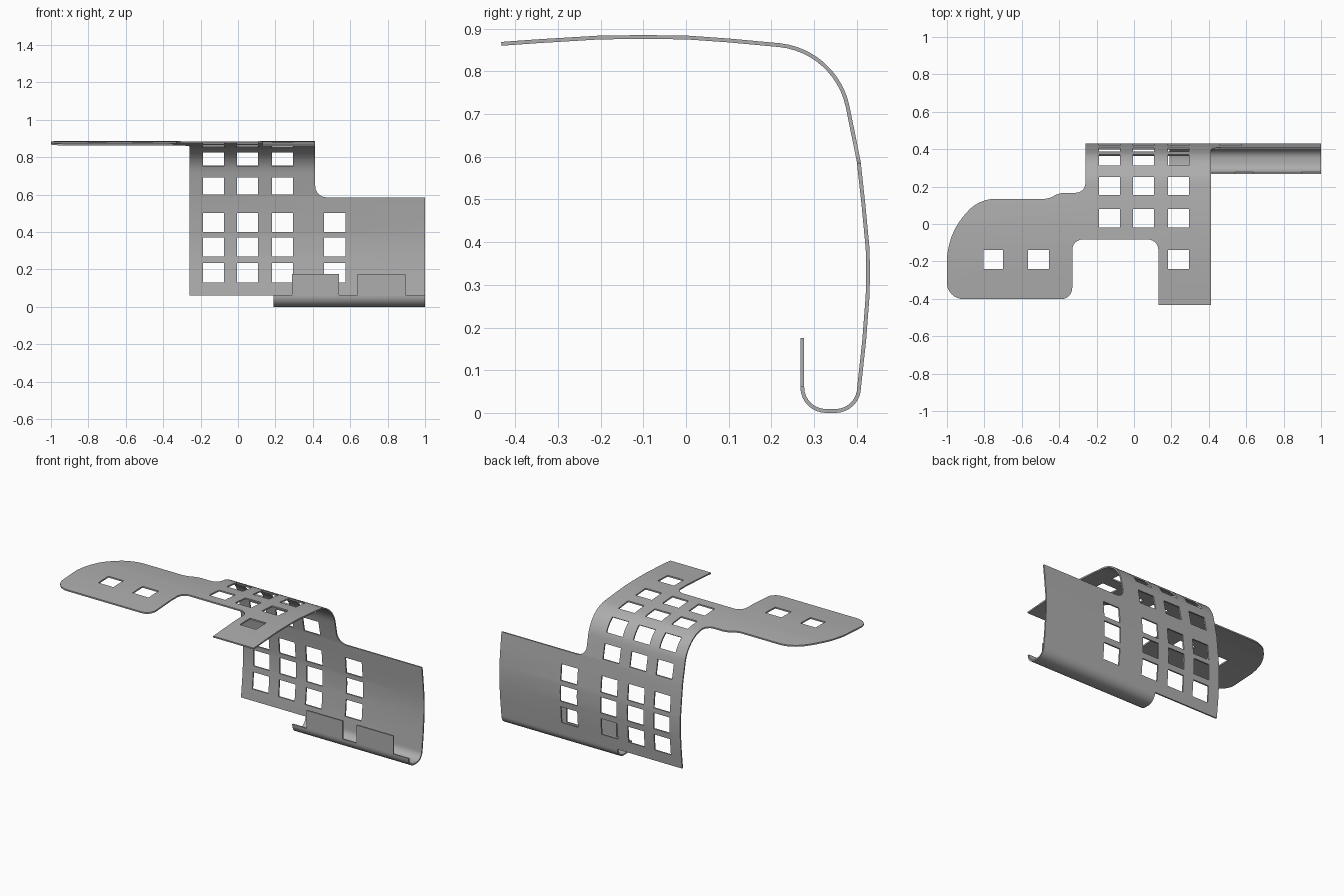
import bpy, bmesh, math
from mathutils import Vector, Matrix

THICK = 0.009

old = bpy.data.objects.get("Cube")
if old:
    bpy.data.objects.remove(old, do_unlink=True)


def make_object(name, bm):
    bmesh.ops.recalc_face_normals(bm, faces=bm.faces)
    mesh = bpy.data.meshes.new(name)
    bm.to_mesh(mesh)
    bm.free()
    obj = bpy.data.objects.new(name, mesh)
    bpy.context.collection.objects.link(obj)
    return obj


def arc(cy, cz, r, start, end, steps):
    angles = [math.radians(start + (end - start) * i / steps) for i in range(steps + 1)]
    return [(cy + r * math.cos(a), cz + r * math.sin(a)) for a in angles]


def fillet(points, steps=8):
    """Round each corner that carries a radius as its third value."""
    out = []
    for i, p in enumerate(points):
        c = Vector(p[:2])
        if len(p) < 3:
            out.append(c)
            continue
        a = c + (Vector(points[i - 1][:2]) - c).normalized() * p[2]
        b = c + (Vector(points[(i + 1) % len(points)][:2]) - c).normalized() * p[2]
        ha, hb = a.lerp(c, 0.55), b.lerp(c, 0.55)
        for k in range(steps + 1):
            t = k / steps
            u = 1 - t
            out.append(a * u**3 + ha * 3 * u * u * t + hb * 3 * u * t * t + b * t**3)
    return out


def prism(bm, points, axis, low, high):
    """Extrude an outline along Z (plan outline) or Y (front outline)."""
    if axis == "Z":
        verts = [bm.verts.new((p[0], p[1], low)) for p in points]
        move = Vector((0, 0, high - low))
    else:
        verts = [bm.verts.new((p[0], low, p[1])) for p in points]
        move = Vector((0, high - low, 0))
    face = bm.faces.new(verts)
    new = bmesh.ops.extrude_face_region(bm, geom=[face], use_keep_orig=True)["geom"]
    bmesh.ops.translate(bm, vec=move, verts=[g for g in new if isinstance(g, bmesh.types.BMVert)])


def rect(x0, x1, y0, y1):
    return [(x0, y0), (x1, y0), (x1, y1), (x0, y1)]


def cutter(name, shapes):
    bm = bmesh.new()
    for points, axis, low, high in shapes:
        prism(bm, points, axis, low, high)
    return make_object(name, bm)


# Bent sheet: side profile with thickness, swept across the width
path = [(-0.433, 0.869), (-0.35, 0.875), (-0.2, 0.884), (-0.1, 0.885), (0, 0.884), (0.1, 0.877)]
path += arc(0.2, 0.68, 0.187, 84, 12, 12)
path += [(0.409, 0.59), (0.42, 0.49), (0.43, 0.385), (0.431, 0.33), (0.43, 0.275), (0.422, 0.17)]
path += arc(0.35, 0.06, 0.06, 0, -90, 8) + arc(0.328, 0.06, 0.06, -90, -180, 8)
path.append((0.268, 0.176))
path = [Vector(p) for p in path]

bm = bmesh.new()
rings = []
for i, p in enumerate(path):
    t = (path[min(i + 1, len(path) - 1)] - path[max(i - 1, 0)]).normalized()
    q = p + Vector((t.y, -t.x)) * THICK
    rings.append([bm.verts.new((x, v.x, v.y)) for x, v in ((-1, p), (1, p), (1, q), (-1, q))])
for a, b in zip(rings, rings[1:]):
    for k in range(4):
        bm.faces.new((a[k], a[(k + 1) % 4], b[(k + 1) % 4], b[k]))
bm.faces.new(rings[0])
bm.faces.new(rings[-1])
sheet = make_object("bent_bracket", bm)

# Waste behind the wing
wing_back = fillet([(-0.26, 0.6), (-0.26, 0.167, 0.05), (-0.4, 0.167, 0.03), (-0.455, 0.134, 0.03),
                    (-0.83, 0.134, 0.08), (-0.94, 0.01, 0.05), (-1.001, -0.12, 0.08),
                    (-1.001, -0.25), (-1.2, -0.25), (-1.2, 0.6)])
# Waste in front of the wing, and the notch beside the front tab
wing_front = fillet([(-1.2, -0.3), (-1.001, -0.3), (-1.001, -0.402, 0.09), (-0.33, -0.402, 0.06),
                     (-0.33, -0.083, 0.055), (0.13, -0.083, 0.055), (0.13, -0.6), (-1.2, -0.6)])
# Waste above the lower back plate
back_top = fillet([(0.413, 1.1), (0.413, 0.585, 0.06), (1.2, 0.585), (1.2, 1.1)])
# Waste beside the hook and between the lip tabs
lip_left = [(-1.2, 0.03), (0.19, 0.03), (0.19, 0.062), (0.29, 0.062), (0.29, 0.3), (-1.2, 0.3)]

# Window grid
columns = [(-0.187, -0.075), (-0.005, 0.108), (0.182, 0.295)]
rows = [(0.13, 0.233), (0.27, 0.37), (0.4, 0.5), (0.6, 0.692)]
back_holes = [(rect(*c, *r), "Y", 0.36, 0.5) for c in columns for r in rows]
back_holes += [(rect(0.46, 0.575, *r), "Y", 0.36, 0.5) for r in rows[:3]]
top_holes = [(rect(*c, *r), "Z", 0.8, 1) for c in columns for r in ((-0.02, 0.08), (0.155, 0.25))]
top_holes += [(rect(x0, x1, -0.24, -0.14), "Z", 0.8, 1)
              for x0, x1 in (columns[2], (-0.805, -0.7), (-0.567, -0.455))]
bend_holes = cutter("bend_hole_cutter", [(rect(*c, -0.047, 0.047), "Z", -0.05, 0.05) for c in columns])
bend_holes.data.transform(Matrix.Translation((0, 0.345, 0.797)) @ Matrix.Rotation(math.radians(-46), 4, "X"))

cutters = [
    cutter("wing_back_cutter", [(wing_back, "Z", -0.1, 1)]),
    cutter("wing_front_cutter", [(wing_front, "Z", 0.7, 1)]),
    cutter("back_top_cutter", [(back_top, "Y", -0.6, 0.6)]),
    cutter("hook_side_cutter", [(rect(-1.2, 0.19, -0.1, 0.06), "Y", -0.6, 0.6)]),
    cutter("lip_cutter", [(lip_left, "Y", 0.2, 0.31),
                          (rect(0.54, 0.64, 0.062, 0.3), "Y", 0.2, 0.31),
                          (rect(0.895, 1.2, 0.062, 0.3), "Y", 0.2, 0.31)]),
    cutter("hole_cutter", back_holes + top_holes),
    bend_holes,
]
for c in cutters:
    c.hide_render = True
    mod = sheet.modifiers.new(c.name, "BOOLEAN")
    mod.operation = "DIFFERENCE"
    mod.solver = "EXACT"
    mod.object = c

# Bake the cuts and drop the cutters
bpy.context.view_layer.update()
graph = bpy.context.evaluated_depsgraph_get()
baked = bpy.data.meshes.new_from_object(sheet.evaluated_get(graph))
sheet.modifiers.clear()
sheet.data = baked
for c in cutters:
    bpy.data.objects.remove(c, do_unlink=True)

# Plain grey finish
grey = bpy.data.materials.new("grey_metal")
grey.use_nodes = True
colour = (0.42, 0.42, 0.42, 1)
grey.diffuse_color = colour
grey.node_tree.nodes["Principled BSDF"].inputs["Base Color"].default_value = colour
sheet.data.materials.clear()
sheet.data.materials.append(grey)

bpy.ops.object.select_all(action="DESELECT")
sheet.select_set(True)
bpy.context.view_layer.objects.active = sheet
bpy.ops.object.shade_smooth_by_angle(angle=math.radians(30))
